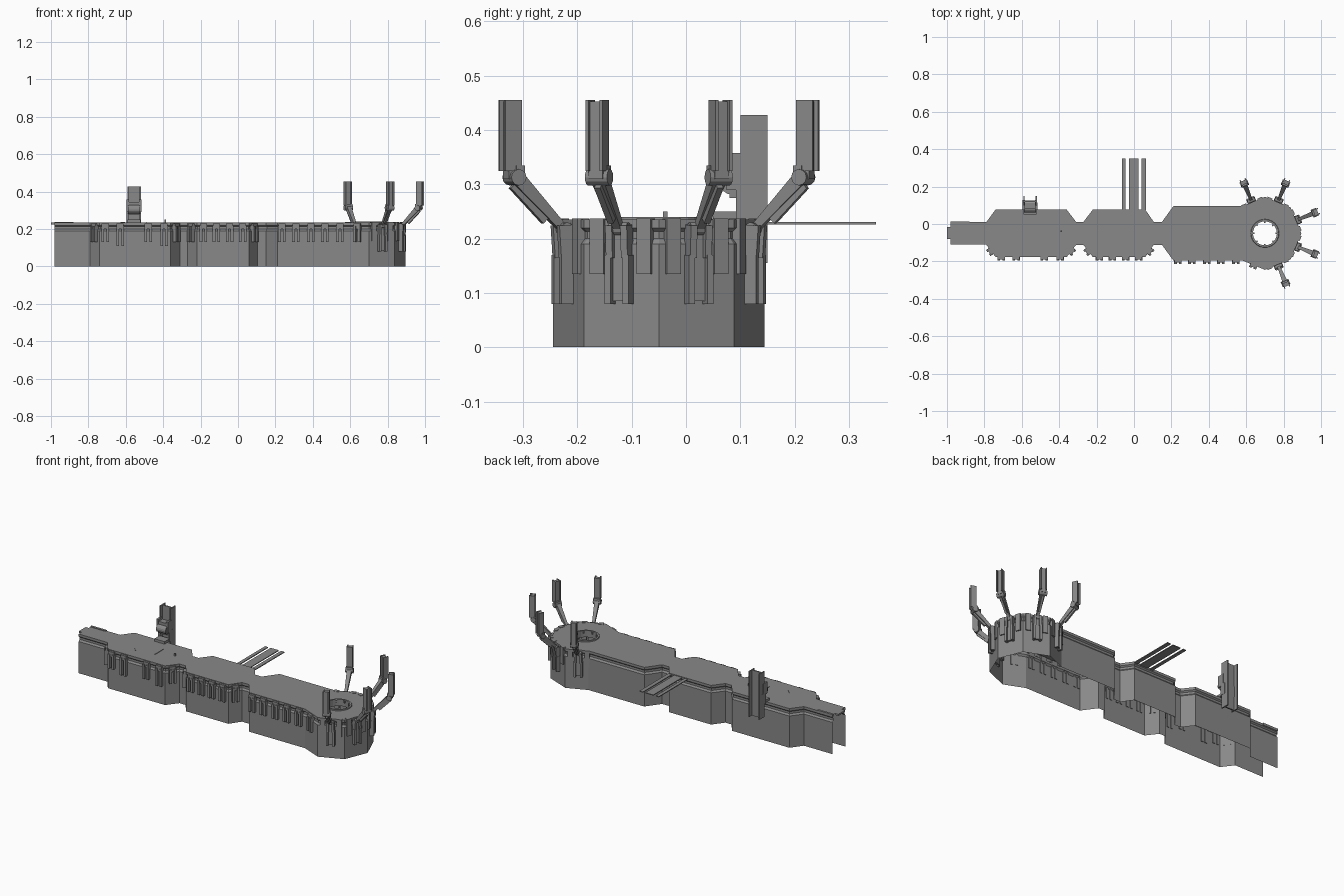
import bpy, bmesh, math
from mathutils import Matrix, Vector

if "Cube" in bpy.data.objects:
    bpy.data.objects.remove(bpy.data.objects["Cube"])

grey = bpy.data.materials.new("stone_grey")
grey.use_nodes = True
COLOUR = (0.25, 0.25, 0.25, 1)
grey.diffuse_color = COLOUR
grey.node_tree.nodes["Principled BSDF"].inputs["Base Color"].default_value = COLOUR

MID = -0.05                       # y of the long symmetry line
HUB = Vector((0.70, MID, 0))      # centre of the round end
TOP = 0.235


def finish(name, bm):
    mesh = bpy.data.meshes.new(name)
    bm.to_mesh(mesh)
    bm.free()
    mesh.materials.append(grey)
    obj = bpy.data.objects.new(name, mesh)
    bpy.context.collection.objects.link(obj)
    return obj


def box(bm, lo, hi, frame=Matrix()):
    """Box between two corners, in a local frame."""
    lo, hi = Vector(lo), Vector(hi)
    m = frame @ Matrix.Translation((lo + hi) / 2) @ Matrix.Diagonal((*(hi - lo), 1))
    bmesh.ops.create_cube(bm, size=1, matrix=m)


def beam(bm, a, b, wide, thick, frame=Matrix(), taper=1.0):
    """Tapered bar from a to b in the local XZ plane."""
    a, b = Vector(a), Vector(b)
    d = b - a
    rot = Matrix.Rotation(math.atan2(d.x, d.z), 4, 'Y')
    m = frame @ Matrix.Translation((a + b) / 2) @ rot
    new = bmesh.ops.create_cube(bm, size=1)["verts"]
    for v in new:
        k = taper if v.co.z < 0 else 1
        v.co = m @ Vector((v.co.x * thick * k, v.co.y * wide * k, v.co.z * d.length))


def drum(bm, centre, radius, length, axis, frame=Matrix(), sides=12):
    m = frame @ Matrix.Translation(centre) @ Matrix.Rotation(math.pi / 2, 4, axis)
    bmesh.ops.create_cone(bm, cap_ends=True, segments=sides, radius1=radius,
                          radius2=radius, depth=length, matrix=m)


def outward(x, y, degrees):
    """Frame whose +X points away from the wall."""
    return Matrix.Translation((x, y, 0)) @ Matrix.Rotation(math.radians(degrees), 4, 'Z')


# Plan outline: half widths along the length, mirrored over the middle line
half = [(-0.98, 0.06), (-0.79, 0.06), (-0.74, 0.127), (-0.36, 0.127),
        (-0.31, 0.062), (-0.27, 0.062), (-0.22, 0.127), (0.06, 0.127),
        (0.105, 0.062), (0.15, 0.062), (0.21, 0.145), (0.58, 0.145),
        (0.70, 0.195), (0.838, 0.138)]
plan = [Vector((x, MID - h)) for x, h in half] + [Vector((0.895, MID))]
plan += [Vector((x, MID + h)) for x, h in reversed(half)]


def inset(i, amount):
    """Move an outline point inwards along its mitre."""
    p = plan[i]
    if i in (0, len(plan) - 1):
        return p + Vector((0, amount if i == 0 else -amount))
    d1, d2 = (p - plan[i - 1]).normalized(), (plan[i + 1] - p).normalized()
    n1, n2 = Vector((-d1.y, d1.x)), Vector((-d2.y, d2.x))
    return p + (n1 + n2) * amount / (1 + n1.dot(n2))


# Walls with a recessed band near the top, open at the narrow end and below
bm = bmesh.new()
rows = []
for amount, z in ((0, 0), (0, 0.19), (0.008, 0.2), (0.008, 0.213), (0, 0.22), (0, TOP)):
    rows.append([bm.verts.new((*inset(i, amount), z)) for i in range(len(plan))])
for low, high in zip(rows, rows[1:]):
    for i in range(len(plan) - 1):
        bm.faces.new((low[i], low[i + 1], high[i + 1], high[i]))
finish("outer_wall", bm)

# Deck with a round opening
bm = bmesh.new()
SIDES, HOLE = 24, 0.064
edge = [bm.verts.new((*p, TOP)) for p in plan]
hole = [bm.verts.new(HUB + Vector((HOLE * math.cos(t), HOLE * math.sin(t), TOP)))
        for t in (math.tau * i / SIDES for i in range(SIDES))]
for loop in (edge, hole):
    for a, b in zip(loop, loop[1:] + loop[:1]):
        bm.edges.new((a, b))
bmesh.ops.triangle_fill(bm, use_beauty=True, edges=bm.edges[:], normal=(0, 0, 1))
bmesh.ops.dissolve_limit(bm, angle_limit=0.01, verts=bm.verts[:], edges=bm.edges[:])
finish("deck", bm)

# Raised rim and short shaft of the opening
bm = bmesh.new()
rim = []
for r, z in ((HOLE + 0.012, TOP), (HOLE + 0.01, 0.24), (HOLE, 0.24), (HOLE, 0.2)):
    rim.append([bm.verts.new(HUB + Vector((r * math.cos(t), r * math.sin(t), z)))
                for t in (math.tau * i / SIDES for i in range(SIDES))])
for a, b in zip(rim, rim[1:]):
    for i in range(SIDES):
        j = (i + 1) % SIDES
        bm.faces.new((a[i], a[j], b[j], b[i]))
for i in range(0, SIDES, 3):
    box(bm, (HOLE - 0.008, -0.004, 0.225), (HOLE + 0.002, 0.004, 0.238),
        outward(HUB.x, HUB.y, 360 * i / SIDES))
finish("opening_rim", bm)

# Small deck fittings and the ledge at the narrow end
bm = bmesh.new()
box(bm, (-1.0, -0.08, 0.225), (-0.98, -0.015, TOP))
box(bm, (-0.98, 0.0, 0.225), (-0.88, 0.013, 0.239))
box(bm, (-0.492, -0.09, TOP), (-0.488, -0.01, 0.238))
box(bm, (-0.394, -0.042, TOP), (-0.386, -0.034, 0.25))
box(bm, (-0.015, -0.017, 0, ), (0.015, -0.014, 0.003),
    Matrix.Translation((-0.605, -0.085, TOP)) @ Matrix.Rotation(-0.8, 4, 'Z'))
finish("deck_fittings", bm)


# Forked fenders along the front wall
def fender(bm, frame, low):
    box(bm, (-0.01, -0.019, 0.2), (0.012, 0.019, 0.23), frame)
    for s in (-1, 1):
        box(bm, (-0.004, s * 0.013 - 0.007, low), (0.018, s * 0.013 + 0.007, 0.215), frame)


bm = bmesh.new()
for x, low in ((-0.71, 0.13), (-0.63, 0.11), (-0.48, 0.13), (-0.395, 0.11)):
    fender(bm, outward(x, MID - 0.127, -90), low)
for x in (-0.185, -0.115, -0.045, 0.025):
    fender(bm, outward(x, MID - 0.127, -90), 0.13)
for x in (0.235, 0.31, 0.39, 0.465, 0.545):
    fender(bm, outward(x, MID - 0.145, -90), 0.13)
for x, turn in ((-0.765, -143), (-0.335, -37), (-0.245, -143), (0.083, -37)):
    fender(bm, outward(x, MID - 0.095, turn), 0.13)
finish("front_fenders", bm)

# Buttresses and bent arms on the faces of the round end
FACE = 0.18
for n, angle in enumerate((112.5, 67.5, 22.5, -22.5, -67.5), 1):
    frame = outward(HUB.x, HUB.y, angle)
    bm = bmesh.new()
    for s in (-1, 1):
        # long splayed rib, wide side block
        box(bm, (FACE - 0.01, s * 0.018 - 0.006, 0.08), (FACE + 0.024, s * 0.018 + 0.006, 0.17), frame)
        beam(bm, (FACE + 0.008, s * 0.015, 0.165), (FACE + 0.012, s * 0.015, 0.225), 0.013, 0.03, frame)
        box(bm, (FACE - 0.015, s * 0.047 - 0.014, 0.135), (FACE + 0.007, s * 0.047 + 0.014, 0.237), frame)
    box(bm, (FACE - 0.01, -0.014, 0.085), (FACE + 0.012, 0.014, 0.215), frame)
    finish(f"buttress_{n}", bm)

    bm = bmesh.new()
    beam(bm, (0.188, 0, 0.215), (0.285, 0, 0.312), 0.026, 0.026, frame, taper=0.55)
    beam(bm, (0.225, 0, 0.235), (0.29, 0, 0.3), 0.012, 0.02, frame)
    drum(bm, (0.19, 0, 0.218), 0.012, 0.036, 'X', frame)
    drum(bm, (0.288, 0, 0.313), 0.015, 0.044, 'X', frame)
    box(bm, (0.284, -0.014, 0.31), (0.305, 0.014, 0.453), frame)
    for s in (-1, 1):   # channel flanges
        box(bm, (0.28, s * 0.014 - 0.003, 0.325), (0.313, s * 0.014 + 0.003, 0.455), frame)
    box(bm, (0.275, -0.019, 0.318), (0.292, 0.019, 0.335), frame)
    finish(f"arm_{n}", bm)

bm = bmesh.new()
fender(bm, outward(0.64, MID - 0.17, -112.5), 0.13)
finish("hub_fender", bm)

# Three walkway strips behind
bm = bmesh.new()
for x1, x2 in ((-0.065, -0.045), (-0.028, 0.025), (0.04, 0.063)):
    box(bm, (x1, 0.075, 0.226), (x2, 0.35, 0.231))
finish("rear_walkways", bm)

# Rear lift tower: H-section rails and a clamp carriage
bm = bmesh.new()
for x in (-0.592, -0.526):
    box(bm, (x, 0.1, 0.155), (x + 0.007, 0.15, 0.428))
box(bm, (-0.59, 0.118, 0.155), (-0.52, 0.126, 0.428))
finish("lift_rails", bm)

bm = bmesh.new()
for x in (-0.595, -0.53):
    box(bm, (x, 0.075, 0.29), (x + 0.013, 0.115, 0.358))
    beam(bm, (x + 0.006, 0.11, 0.235), (x + 0.006, 0.11, 0.3), 0.035, 0.012)
box(bm, (-0.585, 0.08, 0.275), (-0.527, 0.115, 0.345))
drum(bm, (-0.556, 0.085, 0.305), 0.024, 0.062, 'Y', sides=16)
box(bm, (-0.59, 0.05, TOP), (-0.522, 0.1, 0.25))
finish("lift_carriage", bm)

# Consistent outward normals
for obj in bpy.context.scene.objects:
    if obj.type == 'MESH' and obj.name not in ("outer_wall", "deck"):
        bm = bmesh.new()
        bm.from_mesh(obj.data)
        bmesh.ops.recalc_face_normals(bm, faces=bm.faces[:])
        bm.to_mesh(obj.data)
        bm.free()
